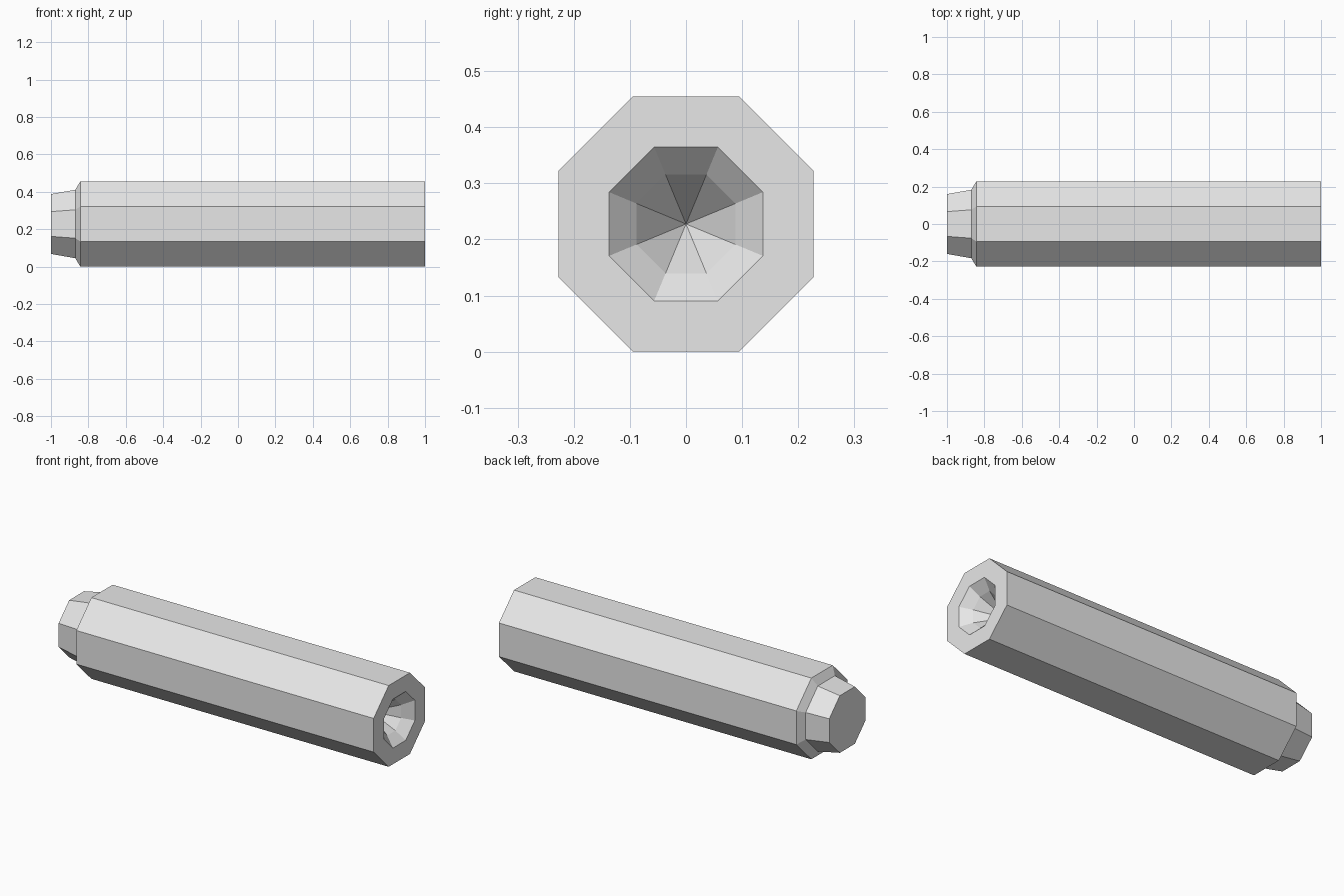
import bpy, bmesh, math

old = bpy.data.objects.get("Cube")
if old:
    bpy.data.objects.remove(old, do_unlink=True)

SIDES = 8
APOTHEM = 0.2275

# Single plain grey material
grey = bpy.data.materials.new("light grey")
grey.use_nodes = True
colour = (0.8, 0.8, 0.8, 1)
grey.diffuse_color = colour
grey.node_tree.nodes["Principled BSDF"].inputs["Base Color"].default_value = colour


def ring(bm, x, apothem):
    """Octagon around the x axis with flat sides on top and bottom."""
    radius = apothem / math.cos(math.pi / SIDES)
    angles = [(i + 0.5) * 2 * math.pi / SIDES for i in range(SIDES)]
    return [bm.verts.new((x, radius * math.cos(a), radius * math.sin(a))) for a in angles]


def bridge(bm, a, b):
    for i in range(SIDES):
        j = (i + 1) % SIDES
        bm.faces.new((a[i], a[j], b[j], b[i]))


# Profile along the axis: nose, shoulder, body, end rim, countersink
profile = [(-1, 0.16), (-0.87, 0.183), (-0.843, APOTHEM),
           (1, APOTHEM), (1, 0.137), (0.95, 0.088)]
bm = bmesh.new()
rings = [ring(bm, x, a) for x, a in profile]
for a, b in zip(rings, rings[1:]):
    bridge(bm, a, b)

# Flat nose cap and the pointed bottom of the socket
bm.faces.new(rings[0])
tip = bm.verts.new((0.82, 0, 0))
for i in range(SIDES):
    bm.faces.new((rings[-1][i], rings[-1][(i + 1) % SIDES], tip))
bmesh.ops.recalc_face_normals(bm, faces=bm.faces)

mesh = bpy.data.meshes.new("octagonal_rod")
bm.to_mesh(mesh)
bm.free()
mesh.materials.append(grey)
rod = bpy.data.objects.new("octagonal_rod", mesh)
rod.location.z = APOTHEM
bpy.context.collection.objects.link(rod)
